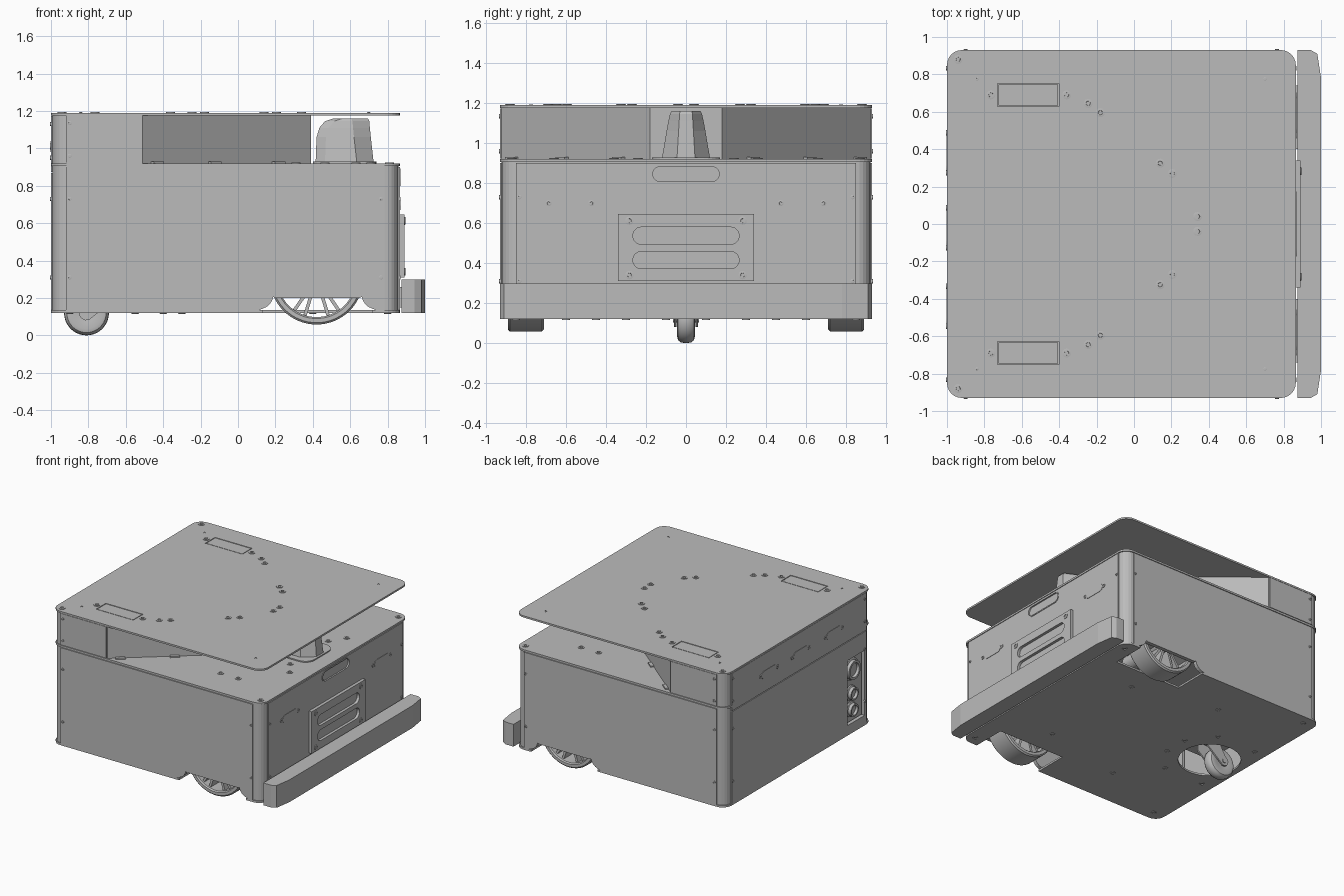
import bpy, bmesh
from math import sin, cos, pi, radians
from mathutils import Vector, Matrix

old = bpy.data.objects.get("Cube")
if old:
    bpy.data.objects.remove(old)

grey = bpy.data.materials.new("plain grey")
grey.use_nodes = True
GREY = (0.5, 0.5, 0.5, 1)
grey.diffuse_color = GREY
grey.node_tree.nodes["Principled BSDF"].inputs["Base Color"].default_value = GREY

# Maps (u, v, w) onto the model, w running along the named axis
PLACE = {"z": lambda u, v, w: (u, v, w),
         "y": lambda u, v, w: (u, w, v),
         "x": lambda u, v, w: (w, u, v)}


def finish(name, bm, smooth=False):
    bmesh.ops.recalc_face_normals(bm, faces=bm.faces)
    mesh = bpy.data.meshes.new(name)
    bm.to_mesh(mesh)
    bm.free()
    mesh.materials.append(grey)
    ob = bpy.data.objects.new(name, mesh)
    bpy.context.collection.objects.link(ob)
    if smooth:
        select([ob])
        bpy.ops.object.shade_smooth_by_angle(angle=radians(35))
    return ob


def select(obs):
    bpy.ops.object.select_all(action="DESELECT")
    for ob in obs:
        ob.select_set(True)
    bpy.context.view_layer.objects.active = obs[0]


def loft(name, rings, smooth=False):
    bm = bmesh.new()
    loops = [[bm.verts.new(p) for p in ring] for ring in rings]
    for a, b in zip(loops, loops[1:]):
        for i in range(len(a)):
            j = (i + 1) % len(a)
            bm.faces.new((a[i], a[j], b[j], b[i]))
    bm.faces.new(loops[0])
    bm.faces.new(loops[-1])
    return finish(name, bm, smooth)


def prism(name, pts, axis, lo, hi):
    return loft(name, [[PLACE[axis](u, v, w) for u, v in pts] for w in (lo, hi)])


def rect(u0, u1, v0, v1):
    return [(u0, v0), (u1, v0), (u1, v1), (u0, v1)]


def arc(cu, cv, r, start, end, n=6):
    return [(cu + r * cos(radians(start + (end - start) * i / n)),
             cv + r * sin(radians(start + (end - start) * i / n))) for i in range(n + 1)]


def rounded(u0, u1, v0, v1, r, n=6):
    return (arc(u1 - r, v1 - r, r, 0, 90, n) + arc(u0 + r, v1 - r, r, 90, 180, n)
            + arc(u0 + r, v0 + r, r, 180, 270, n) + arc(u1 - r, v0 + r, r, 270, 360, n))


def slot(u, v, half, h):
    return rounded(u - half, u + half, v - h, v + h, h * 0.98)


def lathe(name, profile, centre, axis, n=32, closed=False):
    # Profile is (radius, height along the axis)
    bm = bmesh.new()
    c = Vector(centre)
    rings = []
    for r, h in profile:
        rings.append([bm.verts.new(c + Vector(PLACE[axis](r * cos(2 * pi * i / n), r * sin(2 * pi * i / n), h)))
                      for i in range(n)])
    pairs = list(zip(rings, rings[1:])) + ([(rings[-1], rings[0])] if closed else [])
    for a, b in pairs:
        for i in range(n):
            j = (i + 1) % n
            bm.faces.new((a[i], a[j], b[j], b[i]))
    if not closed:
        bm.faces.new(rings[0])
        bm.faces.new(rings[-1])
    return finish(name, bm, True)


def cut(ob, *cutters):
    for c in cutters:
        mod = ob.modifiers.new("cut", "BOOLEAN")
        mod.operation = "DIFFERENCE"
        mod.solver = "EXACT"
        mod.object = c
        select([ob])
        bpy.ops.object.modifier_apply(modifier=mod.name)
        bpy.data.objects.remove(c)
    return ob


def join(name, obs):
    select(obs)
    bpy.ops.object.join()
    obs[0].name = name
    return obs[0]


def screws(name, spots, axis, out, r=0.021):
    # Socket-head screws; out is the outward direction along the axis
    prof = [(r, -0.008), (r, 0.004), (r * 0.75, 0.005), (r * 0.5, 0.005), (r * 0.45, -0.003)]
    return join(name, [lathe(name, [(a, h * out) for a, h in prof], s, axis, 12) for s in spots])


SIDES = (-1, 1)
X0, X1, Y = -1.0, 0.865, 0.93
arch = [(0.74, 0.135)] + arc(0.74, 0.22, 0.08, 255, 190, 4) + [(0.65, 0.2), (0.2, 0.2)] \
    + arc(0.11, 0.22, 0.08, 350, 285, 4) + [(0.11, 0.135)]

# Lower hull: hollow box with wheel arches and rear connector opening
hull = prism("hull", rounded(X0 + 0.008, X1 - 0.008, -Y + 0.008, Y - 0.008, 0.075), "z", 0.13, 0.91)
cut(hull, prism("c", rect(X0 + 0.03, X1 - 0.03, -Y + 0.03, Y - 0.03), "z", 0.1, 0.89))
cut(hull, prism("c", arch + [(0.11, 0.1), (0.74, 0.1)], "y", -1.1, 1.1))
cut(hull, prism("c", rect(-0.83, -0.61, 0.2, 0.72), "x", -1.1, -0.9))

# Base plate with wheel openings and caster hole
base = prism("base_plate", rounded(X0, X1, -Y, Y, 0.08), "z", 0.12, 0.135)
for s in SIDES:
    cut(base, prism("c", rect(0.13, 0.72, min(s * 0.66, s), max(s * 0.66, s)), "z", 0, 0.3))
cut(base, prism("c", arc(-0.72, 0, 0.23, 0, 350, 35), "z", 0, 0.3))

# Deck and upper wedge-shaped housing
prism("deck", rounded(X0, X1, -Y, Y, 0.08), "z", 0.905, 0.92)
prism("upper_housing", [(-0.51, -0.922), (0.39, -0.18), (0.39, 0.18), (-0.51, 0.922)]
      + arc(-0.917, 0.847, 0.075, 90, 180) + arc(-0.917, -0.847, 0.075, 180, 270), "z", 0.92, 1.176)

# Top plate with two slots filled by slightly smaller covers
top = prism("top_plate", rounded(X0, X1, -Y, Y, 0.08), "z", 1.176, 1.19)
for s in SIDES:
    cut(top, prism("c", rect(-0.73, -0.4, s * 0.69 - 0.062, s * 0.69 + 0.062), "z", 1.1, 1.3))
    prism("top_cover", rect(-0.724, -0.406, s * 0.69 - 0.056, s * 0.69 + 0.056), "z", 1.17, 1.189)
spots = [(-0.94, 0.88), (-0.765, 0.69), (-0.36, 0.69), (-0.245, 0.645), (-0.18, 0.595),
         (0.14, 0.325), (0.205, 0.27), (0.34, 0.04)]
screws("top_screws", [(x, s * y, 1.19) for x, y in spots for s in SIDES], "z", 1, 0.024)
screws("top_pins", [(x, s * 0.775, 1.188) for x in (-0.84, 0.7) for s in SIDES], "z", 1, 0.009)
spots = [(0.81, 0.87), (0.31, 0.66), (0.465, 0.66), (0.63, 0.24), (0.71, 0.36)]
screws("deck_screws", [(x, s * y, 0.92) for x, y in spots for s in SIDES], "z", 1, 0.024)

# Side panels
for s in SIDES:
    lo, hi = sorted((s * 0.915, s * Y))
    prism("side_panel", [(-0.92, 0.135), (-0.92, 0.9), (0.78, 0.9), (0.78, 0.135)] + arch, "y", lo, hi)
    prism("upper_side_panel", rect(-0.92, -0.515, 0.924, 1.174), "y", lo, hi)
    spots = [(x, z) for x in (-0.9, 0.765) for z in (0.31, 0.73)] + [(-0.9, 0.96), (-0.9, 1.135)]
    screws("side_screws", [(x, s * Y, z) for x, z in spots], "y", s, 0.011)
    # Mounting tabs along the foot of the slanted wall
    for t in (0.08, 0.42, 0.8):
        tab = prism("housing_tab", rect(-0.035, 0.035, -0.01, 0.025), "z", 0.918, 0.93)
        tab.matrix_world = (Matrix.Translation((-0.51 + 0.9 * t, s * (0.922 - 0.742 * t), 0))
                            @ Matrix.Rotation(s * -0.69 + (pi if s < 0 else 0), 4, "Z"))

# Front panel with grip slot, port covers and vent
front = prism("front_panel", rect(-0.85, 0.85, 0.135, 0.9), "x", X1 - 0.02, X1)
cut(front, prism("c", slot(0, 0.845, 0.175, 0.046), "x", X1 - 0.016, 1))
join("grip_rim", [cut(prism("grip_rim", slot(0, 0.845, 0.175, 0.046), "x", X1 - 0.015, X1 + 0.004),
                      prism("c", slot(0, 0.845, 0.166, 0.037), "x", 0.5, 1))])
vent = prism("vent_plate", rect(-0.34, 0.34, 0.31, 0.645), "x", X1 - 0.002, 0.89)
for z in (0.415, 0.537):
    cut(vent, prism("c", slot(0, z, 0.265, 0.043), "x", X1 + 0.003, 1))
screws("vent_screws", [(0.89, s * 0.283, z) for s in SIDES for z in (0.34, 0.612)], "x", 1)
for s in SIDES:
    prism("front_port_cover", slot(s * 0.58, 0.7, 0.093, 0.03), "x", X1 - 0.002, X1 + 0.003)
screws("port_screws", [(X1, s * y, 0.7) for s in SIDES for y in (0.473, 0.687)], "x", 1, 0.015)
screws("front_screws", [(X1, s * 0.833, z) for s in SIDES for z in (0.31, 0.73)], "x", 1, 0.011)

# Rear panels, ports and connector bay
rear = prism("rear_panel", rect(-0.85, 0.85, 0.135, 0.868), "x", X0, X0 + 0.015)
cut(rear, prism("c", rect(-0.83, -0.61, 0.2, 0.72), "x", -1.1, -0.9))
prism("upper_rear_panel", rect(-0.85, 0.85, 0.874, 1.174), "x", X0, X0 + 0.015)
for y in (0.38, -0.02, -0.44):
    prism("rear_port_cover", slot(y, 1.01, 0.093, 0.03), "x", X0 - 0.003, X0 + 0.002)
screws("rear_port_screws", [(X0, y + d, 1.01) for y in (0.38, -0.02, -0.44) for d in (-0.107, 0.107)],
       "x", -1, 0.015)
screws("rear_screws", [(X0, s * 0.833, z) for s in SIDES for z in (0.31, 0.73, 0.95, 1.13)], "x", -1, 0.011)
prism("connector_bay", rect(-0.88, -0.56, 0.16, 0.76), "x", -0.95, -0.935)
for z, r in ((0.6, 0.075), (0.41, 0.05), (0.28, 0.05)):
    lathe("connector", [(r * 1.2, 0.02), (r * 1.2, -0.015), (r, -0.02), (r, -0.045),
                        (r * 0.75, -0.045), (r * 0.7, -0.025)], (-0.945, -0.72, z), "x", 24)

# Bumper with chamfered ends and its brackets
half = [(0.875, Y), (0.945, Y), (0.98, 0.91), (1.0, 0.78)]
prism("bumper", half + [(x, -y) for x, y in reversed(half)], "z", 0.12, 0.298)
for s in SIDES:
    prism("bumper_bracket", rect(0.84, 0.89, s * 0.57 - 0.17, s * 0.57 + 0.17), "z", 0.15, 0.26)

# Scanner on the deck: tapered cover, narrowing to the nose
def scanner_ring(z, x0, x1, w, nose):
    return [(x, y, z) for x, y in ((x0, -w * 0.7), (x0 + 0.05, -w), (x1 - 0.09, -w), (x1, -nose),
                                   (x1, nose), (x1 - 0.09, w), (x0 + 0.05, w), (x0, w * 0.7))]


loft("scanner", [scanner_ring(*r) for r in (
    (0.925, 0.415, 0.725, 0.12, 0.045), (1.06, 0.42, 0.71, 0.097, 0.037), (1.11, 0.435, 0.705, 0.088, 0.034),
    (1.145, 0.465, 0.702, 0.08, 0.032), (1.16, 0.51, 0.695, 0.072, 0.03))])
prism("scanner_base", rounded(0.4, 0.74, -0.17, 0.17, 0.08), "z", 0.918, 0.929)

# Drive wheels: tyre, hub and paired spokes
for s in SIDES:
    c = (0.42, s * 0.8, 0.308)
    parts = [lathe("tyre", [(0.24, -0.09), (0.25, -0.08), (0.25, 0.08), (0.24, 0.09), (0.218, 0.09),
                            (0.21, 0.08), (0.21, -0.08), (0.218, -0.09)], c, "y", 64, True),
             lathe("hub", [(0.07, -0.09), (0.07, 0.06), (0.05, 0.085)], c, "y")]
    for i in range(14):
        spoke = prism("spoke", [(0.06, -0.009), (0.215, -0.009), (0.215, 0.009), (0.06, 0.009)], "y", -0.065, 0.065)
        angle = 2 * pi * (i // 2 + 0.25) / 7 + (0.15 if i % 2 else -0.15)
        spoke.matrix_world = Matrix.Translation(c) @ Matrix.Rotation(angle, 4, "Y")
        parts.append(spoke)
    join("drive_wheel", parts)
    lathe("drive_motor", [(0.06, -0.14), (0.06, 0.14)], (c[0], s * 0.58, c[2]), "y")

# Swivel caster
W = (-0.81, 0, 0.12)
lathe("caster_wheel", [(0.05, -0.035), (0.085, -0.045), (0.105, -0.04), (0.117, -0.025), (0.12, 0),
                       (0.117, 0.025), (0.105, 0.04), (0.085, 0.045), (0.05, 0.035)], W, "y", 40)
for s in SIDES:
    lo, hi = sorted((s * 0.048, s * 0.06))
    prism("caster_fork", arc(-0.81, 0.12, 0.04, 110, 290) + [(-0.65, 0.2), (-0.65, 0.27), (-0.76, 0.27)], "y", lo, hi)
lathe("caster_axle", [(0.018, -0.066), (0.018, 0.066)], W, "y", 12)
lathe("caster_swivel", [(0.085, 0.0), (0.085, 0.03), (0.06, 0.05), (0.06, 0.09)], (-0.71, 0, 0.265), "z")
prism("caster_mount", rounded(-0.99, -0.45, -0.3, 0.3, 0.03), "z", 0.35, 0.365)
spots = [(-0.9, 0.3), (-0.55, 0.3), (-0.9, 0.85), (0.8, 0.85), (-0.4, 0.1), (-0.3, 0.6), (0.4, 0.45)]
screws("base_screws", [(x, s * y, 0.12) for x, y in spots for s in SIDES], "z", -1, 0.02)
